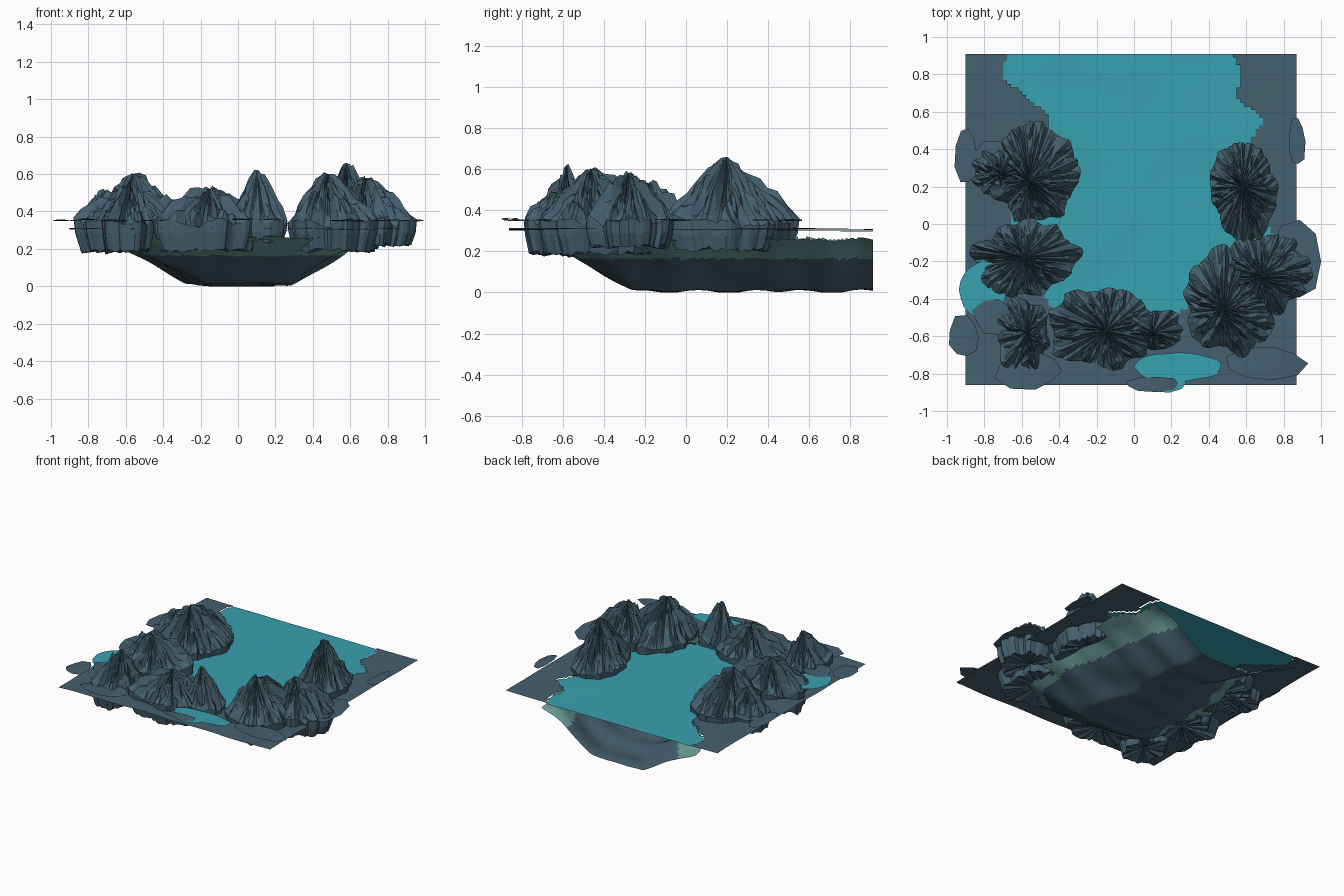
import bpy, bmesh, math, random
from mathutils import noise, Vector

if "Cube" in bpy.data.objects:
    bpy.data.objects.remove(bpy.data.objects["Cube"])
random.seed(4)


def material(name, rgb):
    m = bpy.data.materials.new(name)
    m.use_nodes = True
    m.diffuse_color = (*rgb, 1)
    m.node_tree.nodes["Principled BSDF"].inputs["Base Color"].default_value = (*rgb, 1)
    return m


ROCK = material("slate rock", (0.059, 0.116, 0.156))
WATER = material("teal water", (0.039, 0.355, 0.43))
SHALLOW = material("shallow green bed", (0.15, 0.35, 0.315))


def finish(bm, name, *mats, smooth=False):
    me = bpy.data.meshes.new(name)
    for f in bm.faces:
        f.smooth = smooth
    bm.to_mesh(me)
    bm.free()
    for m in mats:
        me.materials.append(m)
    ob = bpy.data.objects.new(name, me)
    bpy.context.collection.objects.link(ob)


X0, X1, Y0, Y1 = -0.9, 0.87, -0.86, 0.91


def grid(x0, x1, y0, y1, n, height, keep):
    """Grid of square cells; keep() decides on each cell by its centre."""
    bm = bmesh.new()
    sx, sy = (x1 - x0) / n, (y1 - y0) / n
    rows = []
    for j in range(n + 1):
        y = y0 + j * sy
        rows.append([bm.verts.new((x0 + i * sx, y, height(x0 + i * sx, y))) for i in range(n + 1)])
    for j in range(n):
        for i in range(n):
            if keep(x0 + (i + .5) * sx, y0 + (j + .5) * sy):
                bm.faces.new((rows[j][i], rows[j][i + 1], rows[j + 1][i + 1], rows[j + 1][i]))
    bmesh.ops.delete(bm, geom=[v for v in bm.verts if not v.link_faces], context='VERTS')
    return bm


# Shoreline: (y, x) points along each bank, back to front
WEST_BANK = [(.92, -.67), (.83, -.71), (.77, -.7), (.7, -.6), (.57, -.45), (.48, -.46),
             (.3, -.6), (0, -.66), (-.2, -.6), (-.47, -.42)]
EAST_BANK = [(.92, .53), (.82, .57), (.68, .55), (.55, .7), (.45, .62),
             (.2, .6), (-.1, .76), (-.3, .55), (-.47, .25)]


def bank(points, y):
    for (ya, xa), (yb, xb) in zip(points, points[1:]):
        if yb <= y <= ya:
            return xa + (xb - xa) * (y - ya) / (yb - ya)
    return 0


def is_water(x, y):
    return y > -.47 and bank(WEST_BANK, y) < x < bank(EAST_BANK, y)


def land_height(x, y):
    return .308 + .011 * noise.noise(Vector((x * 2.5, y * 2.5, 8)))


def water_height(x, y):
    return .299 + .003 * noise.noise(Vector((x * 3, y * 3, 1)))


finish(grid(X0, X1, Y0, Y1, 88, land_height, lambda x, y: not is_water(x, y)), "shore_land", ROCK)
finish(grid(X0, X1, Y0, Y1, 88, water_height, is_water), "bay_water", WATER, smooth=True)


# Sea bed: a trough that follows the banks, closed at the front, open at the back
def smooth_bank(points, y):
    ys = [max(-.2, min(.91, y + k * .05)) for k in range(-3, 4)]
    return sum(bank(points, v) for v in ys) / len(ys)


def slope(x, y):
    ripple = .07 * noise.noise(Vector((x * 3.5, y * 3.5, 5)))
    west = x - smooth_bank(WEST_BANK, y) + .02
    east = smooth_bank(EAST_BANK, y) + .01 - x
    a = max(0, 1 - (min(west, east) + ripple) / .45)
    b = max(0, 1 - (y + .67 + ripple * .5) / .41)
    return math.hypot(a, b)


def bed_height(x, y):
    t = slope(x, y)
    lump = noise.noise(Vector((x * 5, y * 5, 3)))
    return max(0, .009 + .245 * t ** 1.1 + .014 * lump + .005 * math.sin(y * 24))


bed = grid(-.8, .8, -.7, Y1, 84, bed_height, lambda x, y: slope(x, y) < 1.02)
for f in bed.faces:
    f.material_index = 1 if f.calc_center_median().z > .165 else 0
finish(bed, "sea_bed", ROCK, SHALLOW, smooth=True)


# Craggy mountains with a tapering skirt below the widest ring
def mountain(name, peak, x0, x1, y0, y1, base=.19, power=1.0, spokes=72):
    px, py, pz = peak
    cx, cy, rx, ry = (x0 + x1) / 2, (y0 + y1) / 2, (x1 - x0) / 2, (y1 - y0) / 2
    bm = bmesh.new()
    outline, lift, rim = [], [], []
    seed = random.random() * 50
    for k in range(spokes):
        a = math.tau * k / spokes
        lobes = noise.noise(Vector((math.cos(a) * 2.3, math.sin(a) * 2.3, seed)))
        ridge = noise.noise(Vector((math.cos(a) * 6, math.sin(a) * 6, seed)))
        r = .95 + .25 * lobes + .06 * ridge + random.uniform(-.02, .02)
        outline.append((cx + rx * r * math.cos(a), cy + ry * r * math.sin(a)))
        lift.append(.06 * ridge + random.uniform(-.03, .03))
        rim.append(.345 + .05 * lobes)
    top = bm.verts.new(peak)
    rings = []
    # Slopes
    for t in (.1, .22, .36, .5, .66, .83, 1):
        ring = []
        for (ox, oy), dz, rz in zip(outline, lift, rim):
            s = t + (random.uniform(-.05, .05) if t < 1 else 0)
            crag = (dz + random.uniform(-.035, .03)) * math.sin(math.pi * min(t, .97)) ** .6
            z = rz + (pz - rz) * (1 - t) ** power + crag
            ring.append(bm.verts.new((px + (ox - px) * s, py + (oy - py) * s, z)))
        rings.append(ring)
    # Skirt
    for shrink, z in ((.97, .285), (.87, base)):
        rings.append([bm.verts.new((cx + (ox - cx) * shrink, cy + (oy - cy) * shrink,
                                    z + dz * .3)) for (ox, oy), dz in zip(outline, lift)])
    foot = bm.verts.new((cx, cy, base + .02))
    for k in range(spokes):
        n = (k + 1) % spokes
        bm.faces.new((top, rings[0][k], rings[0][n]))
        for upper, lower in zip(rings, rings[1:]):
            bm.faces.new((upper[k], lower[k], lower[n], upper[n]))
        bm.faces.new((rings[-1][n], rings[-1][k], foot))
    bmesh.ops.triangulate(bm, faces=bm.faces[:])
    finish(bm, name, ROCK)


mountain("west_mountain", (-.56, .23, .6), -.78, -.29, -.01, .55, base=.22)
mountain("west_foothill", (-.71, .27, .51), -.87, -.57, .13, .42, base=.22, power=1.1, spokes=40)
mountain("west_middle_mountain", (-.59, -.18, .53), -.87, -.3, -.41, .03)
mountain("southwest_mountain", (-.57, -.58, .57), -.73, -.44, -.81, -.38, power=1.1, spokes=48)
mountain("south_mountain", (-.15, -.57, .52), -.47, .14, -.78, -.33)
mountain("south_spire", (.1, -.58, .62), -.03, .27, -.68, -.45, base=.24, power=1.2, spokes=36)
mountain("southeast_mountain", (.48, -.46, .6), .25, .78, -.71, -.11)
mountain("east_middle_mountain", (.68, -.28, .58), .48, .95, -.47, -.05, base=.22)
mountain("east_mountain", (.58, .2, .66), .39, .77, -.08, .47, base=.21, power=1.1)


# Thin irregular ledges and pools around the rim
def ledge(name, mat, x0, x1, y0, y1, z=.352, sides=9, rough=.13):
    bm = bmesh.new()
    ring = []
    for k in range(sides):
        a = math.tau * k / sides
        r = random.uniform(1.06 - 2 * rough, 1.06)
        x = (x0 + x1) / 2 + (x1 - x0) / 2 * r * math.cos(a)
        y = (y0 + y1) / 2 + (y1 - y0) / 2 * r * math.sin(a)
        wave = .005 * math.sin(a * 2) if mat == ROCK else 0
        ring.append(bm.verts.new((max(-1, min(1, x)), y, z + wave)))
    hub = bm.verts.new(((x0 + x1) / 2, (y0 + y1) / 2, z))
    for k in range(sides):
        bm.faces.new((ring[k], ring[(k + 1) % sides], hub))
    finish(bm, name, mat, smooth=True)


ledge("west_ledge", ROCK, -.96, -.83, .2, .53)
ledge("west_inner_ledge", ROCK, -.88, -.6, .24, .46)
ledge("east_ledge", ROCK, .82, .92, .3, .58)
ledge("east_front_ledge", ROCK, .72, 1.0, -.42, .02, rough=.1)
ledge("southwest_ledge", ROCK, -1.0, -.82, -.73, -.48)
ledge("south_left_ledge", ROCK, -.75, -.37, -.89, -.68)
ledge("southeast_ledge", ROCK, .47, .94, -.85, -.64)
ledge("south_ledge", ROCK, -.06, .25, -.9, -.81, z=.358)
ledge("southwest_inner_ledge", ROCK, -.87, -.62, -.6, -.4, z=.358)
ledge("south_pool", WATER, 0, .47, -.84, -.69, z=.35, sides=24, rough=.05)
ledge("south_pool_spill", WATER, .05, .28, -.9, -.8, z=.35, rough=.08)
ledge("west_pool", WATER, -.93, -.68, -.5, -.2, z=.35, sides=20, rough=.05)
